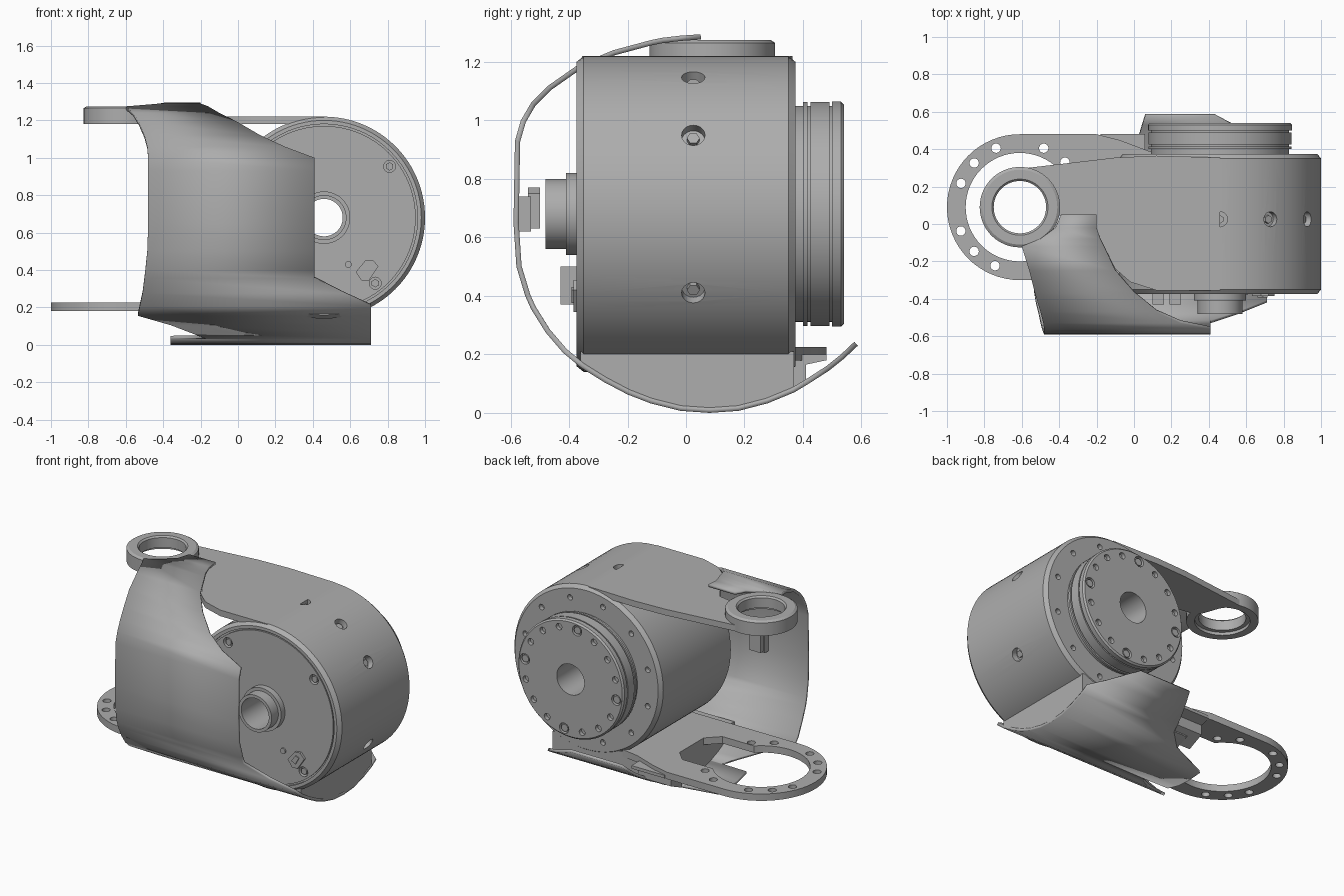
import bpy, bmesh
from math import cos, sin, pi, radians
from mathutils import Matrix, Vector

if "Cube" in bpy.data.objects:
    bpy.data.objects.remove(bpy.data.objects["Cube"], do_unlink=True)

GREY = bpy.data.materials.new("machined_grey")
GREY.use_nodes = True
GREY.diffuse_color = (0.42, 0.42, 0.42, 1)
GREY.node_tree.nodes["Principled BSDF"].inputs["Base Color"].default_value = GREY.diffuse_color

CX, CZ = 0.46, 0.68      # motor axis, along y
RX, RY = -0.61, 0.09     # axis of both rings, along z
PARTS = []


def finish(bm, name, recalc=True):
    if recalc:
        bmesh.ops.recalc_face_normals(bm, faces=bm.faces)
    mesh = bpy.data.meshes.new(name)
    bm.to_mesh(mesh)
    bm.free()
    mesh.materials.append(GREY)
    ob = bpy.data.objects.new(name, mesh)
    bpy.context.collection.objects.link(ob)
    PARTS.append(ob)
    return ob


def add_prism(bm, pts, axis, a, b):
    """Extrude a 2D outline along x, y or z from a to b."""
    def place(p, h):
        q = list(p)
        q.insert("xyz".index(axis), h)
        return bm.verts.new(q)
    low, high = [place(p, a) for p in pts], [place(p, b) for p in pts]
    bm.faces.new(low)
    bm.faces.new(high)
    for i in range(len(pts)):
        j = (i + 1) % len(pts)
        bm.faces.new((low[i], low[j], high[j], high[i]))


def prism(name, pts, axis, a, b):
    bm = bmesh.new()
    add_prism(bm, pts, axis, a, b)
    return finish(bm, name)


def lathe(name, profile, centre, axis, segs=96):
    """Spin a closed (radius, height) outline around an axis along y or z."""
    bm = bmesh.new()
    rings = []
    for i in range(segs):
        c, s = cos(2 * pi * i / segs), sin(2 * pi * i / segs)
        ring = []
        for r, h in profile:
            u, v = centre[0] + r * c, centre[1] + r * s
            ring.append(bm.verts.new((u, h, v) if axis == "y" else (u, v, h)))
        rings.append(ring)
    n = len(profile)
    for i in range(segs):
        a, b = rings[i], rings[(i + 1) % segs]
        for k in range(n):
            bm.faces.new((a[k], a[(k + 1) % n], b[(k + 1) % n], b[k]))
    return finish(bm, name)


def add_rod(bm, pos, direction, r, depth, segs=20):
    turn = Vector((0, 0, 1)).rotation_difference(Vector(direction)).to_matrix().to_4x4()
    bmesh.ops.create_cone(bm, cap_ends=True, segments=segs, radius1=r, radius2=r,
                          depth=depth, matrix=Matrix.Translation(pos) @ turn)


def cut(ob, bm):
    """Subtract the cutter mesh and keep only the result."""
    cutter = finish(bm, "cutter")
    PARTS.remove(cutter)
    cutter.hide_render = True
    mod = ob.modifiers.new("cut", "BOOLEAN")
    mod.operation, mod.solver, mod.object = "DIFFERENCE", "EXACT", cutter
    bpy.context.view_layer.update()
    result = bpy.data.meshes.new_from_object(ob.evaluated_get(bpy.context.evaluated_depsgraph_get()))
    ob.modifiers.clear()
    ob.data = result
    bpy.data.objects.remove(cutter, do_unlink=True)


def polar(r, deg, y):
    return (CX + r * cos(radians(deg)), y, CZ + r * sin(radians(deg)))


# Motor housing with front boss, rear flange and through hole
housing = lathe("motor_housing", [
    (.1, -.48), (.12, -.48), (.12, -.41), (.14, -.41), (.14, -.37), (.49, -.37), (.49, -.36),
    (.5, -.36), (.5, -.375), (.52, -.375), (.54, -.35), (.54, .35), (.52, .375), (.37, .375),
    (.37, .4), (.383, .4), (.383, .415), (.37, .415), (.37, .425), (.383, .425), (.383, .49),
    (.37, .49), (.37, .5), (.385, .5), (.385, .53), (.375, .54), (.1, .54)], (CX, CZ), "y")

FRONT_SCREWS = [38, 128, 218, 308]
SIDE_SCREWS = [-30, 30, 60, 90]
holes = bmesh.new()
for a in FRONT_SCREWS:
    add_rod(holes, polar(.445, a, -.37), (0, 1, 0), .032, .06)
for a in SIDE_SCREWS:
    add_rod(holes, polar(.54, a, .025), (cos(radians(a)), 0, sin(radians(a))), .04, .08)
for i in range(16):
    add_rod(holes, polar(.335, i * 22.5 + 8, .54), (0, 1, 0), .034 if i % 4 == 0 else .021, .05)
for i in range(12):
    add_rod(holes, polar(.46, i * 30 + 15, .375), (0, 1, 0), .018, .06)
cut(housing, holes)

# Screw heads sitting in the recesses
screws = bmesh.new()
for a in FRONT_SCREWS:
    add_rod(screws, polar(.445, a, -.35), (0, 1, 0), .022, .03, 6)
for a in SIDE_SCREWS:
    add_rod(screws, polar(.505, a, .025), (cos(radians(a)), 0, sin(radians(a))), .022, .03, 6)
for i in range(0, 16, 4):
    add_rod(screws, polar(.335, i * 22.5 + 8, .52), (0, 1, 0), .024, .03, 12)
add_rod(screws, (.59, -.37, .43), (0, 1, 0), .018, .02)
finish(screws, "screw_heads")

# Sockets on the front disc
prism("front_socket", [(.63, .39), (.68, .45), (.72, .455), (.75, .42), (.7, .345), (.66, .345)],
      "y", -.385, -.36)
prism("front_socket_core", [(.66, .39), (.69, .43), (.715, .42), (.69, .375)], "y", -.392, -.38)
for i, x in enumerate((.0, .1, .19)):
    prism(f"connector_{i + 1}", [(x, .37), (x + .06, .37), (x + .06, .5), (x, .5)],
          "y", -.39 if i == 0 else -.43, -.36) if x > .05 else None

# Upper arm, tangent to the housing
prism("upper_arm", [(CX, .355), (.12, .365), (-.1, .355), (-.57, .3), (-.5, .2), (-.46, .09), (-.42, .05),
                    (-.26, .02), (-.18, -.1), (-.1, -.24), (-.02, -.31), (.12, -.355), (CX, -.355)],
      "z", 1.18, 1.22)
lathe("upper_ring", [(.14, 1.2), (.14, 1.265), (.15, 1.275), (.2, 1.275), (.215, 1.265),
                     (.215, 1.18), (.165, 1.18), (.165, 1.2)], (RX, RY), "z", 64)

# Lower arm with ring opening, notch and bolt circle
outline = [(RX + .39 * cos(pi / 2 + pi * i / 32), RY + .39 * sin(pi / 2 + pi * i / 32)) for i in range(33)]
outline += [(-.25, -.3), (.2, -.3), (.2, .37), (.08, .39), (-.08, .45), (-.2, .48)]
lower_arm = prism("lower_arm", outline, "z", .18, .225)
opening = bmesh.new()
add_rod(opening, (RX, RY, .2), (0, 0, 1), .29, .2, 64)
cut(lower_arm, opening)
notch = bmesh.new()
add_prism(notch, [(-.45, .28), (-.17, .28), (-.1, .21), (-.1, -.04), (-.18, -.12), (-.45, -.12)], "z", .1, .3)
cut(lower_arm, notch)
bolts = bmesh.new()
for a in (45, 68, 112, 136, 158, 202, 224, 247, 292, 315):
    add_rod(bolts, (RX + .34 * cos(radians(a)), RY + .34 * sin(radians(a)), .2), (0, 0, 1), .025, .2)
cut(lower_arm, bolts)

# Curved shroud: outer section points (y, z) with left and right limits in x
STATIONS = [
    (.05, 1.295, -.39, -.2), (-.02, 1.29, -.42, -.2), (-.08, 1.283, -.5, -.18),
    (-.12, 1.275, -.6, -.16), (-.25, 1.24, -.56, -.1), (-.37, 1.19, -.53, 0),
    (-.47, 1.12, -.5, .12), (-.53, 1.06, -.485, .25), (-.565, 1, -.48, .41),
    (-.585, .93, -.48, .41), (-.59, .65, -.48, .41), (-.58, .5, -.485, .41),
    (-.55, .4, -.495, .41), (-.53, .355, -.5, .41), (-.48, .275, -.51, .56),
    (-.42, .205, -.525, .71), (-.36, .155, -.535, .71), (-.28, .105, -.36, .71),
    (-.2, .063, -.25, .71), (-.12, .032, -.17, .71), (-.115, .031, -.36, .71),
    (-.02, .007, -.36, .71), (.08, 0, -.36, .71), (.18, .007, -.36, .71),
    (.28, .033, -.1, .71), (.37, .07, 0, .71), (.42, .1, .01, .71),
    (.49, .145, .03, .6), (.54, .185, .045, .52), (.588, .23, .06, .43)]
bm = bmesh.new()
rows = [(bm.verts.new((l, y, z)), bm.verts.new((r, y, z))) for y, z, l, r in STATIONS]
for (l0, r0), (l1, r1) in zip(rows, rows[1:]):
    bm.faces.new((l0, l1, r1, r0))
shroud = finish(bm, "shroud", recalc=False)
wall = shroud.modifiers.new("thickness", "SOLIDIFY")
wall.thickness, wall.offset = .018, -1

# Base block filling the space between housing and shroud
base = [(y, z + .004) for y, z, l, r in STATIONS if abs(y) <= .375 and z < .3]
prism("base_block", [(-.36, .21)] + base + [(.37, .21)], "x", -.1, .71)
prism("base_rib", [(.3, .2), (.48, .2), (.48, .18), (.41, .165), (.41, .1), (.3, .05)], "x", -.18, .06)

# Plug on the inside of the shroud
prism("shroud_plug", [(-.2, .62), (-.1, .62), (-.1, .74), (-.2, .74)], "y", -.58, -.53)
prism("shroud_plug_tip", [(-.19, .63), (-.11, .63), (-.11, .75), (-.15, .77), (-.19, .75)], "y", -.54, -.5)

# Smooth the round faces and keep edges crisp
bpy.ops.object.select_all(action="DESELECT")
for ob in PARTS:
    ob.select_set(True)
bpy.context.view_layer.objects.active = housing
bpy.ops.object.shade_smooth_by_angle(angle=radians(30))
